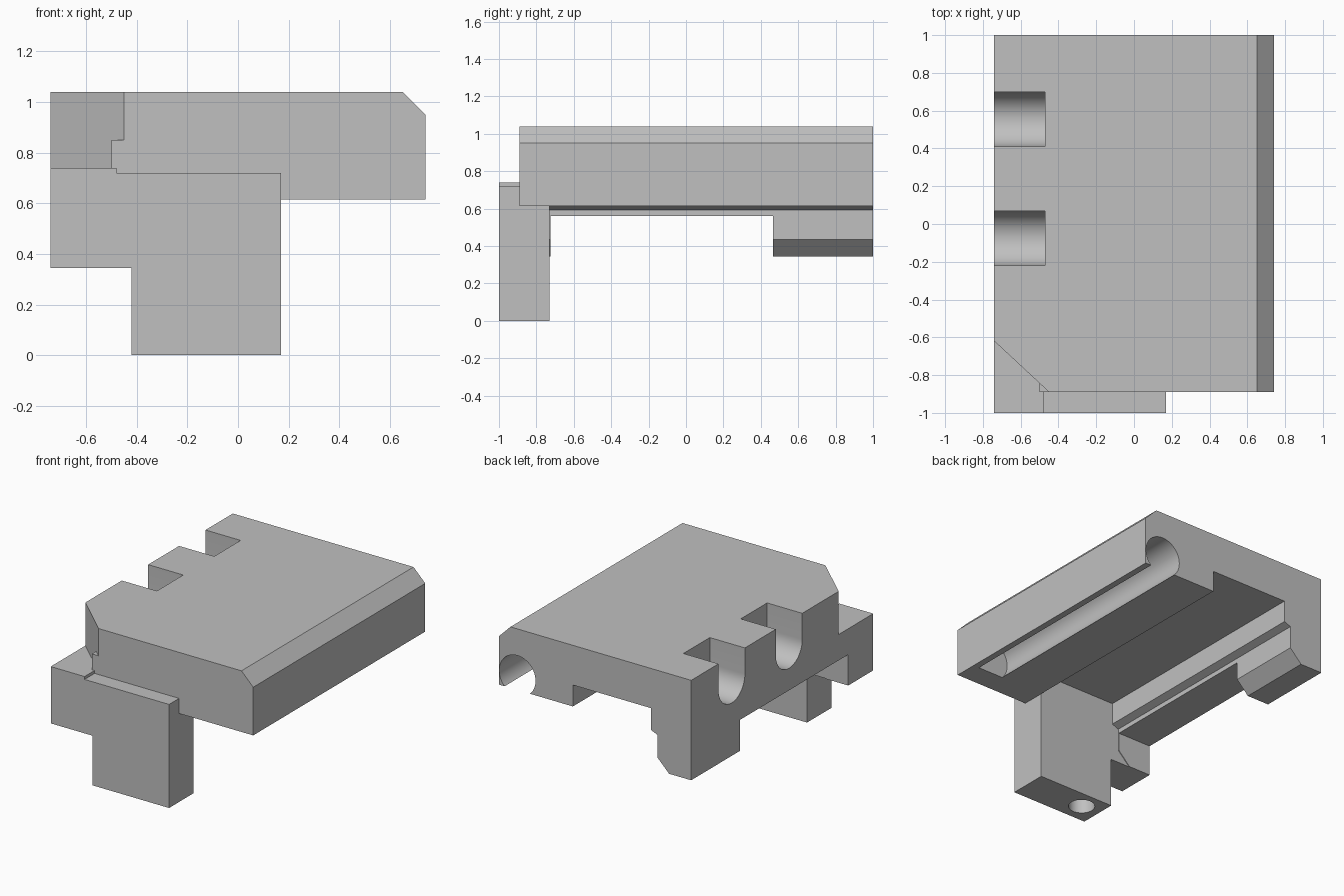
import bpy, bmesh, math
from mathutils import Vector

if "Cube" in bpy.data.objects:
    bpy.data.objects.remove(bpy.data.objects["Cube"], do_unlink=True)

grey = bpy.data.materials.new("plain grey")
grey.use_nodes = True
colour = (0.53, 0.53, 0.53, 1)
grey.diffuse_color = colour
grey.node_tree.nodes["Principled BSDF"].inputs["Base Color"].default_value = colour


def prism(name, profile, axis, start, end):
    """Extrude a 2D profile along an axis; the profile uses the other two axes in order."""
    def place(p):
        co = list(p)
        co.insert(axis, start)
        return co
    bm = bmesh.new()
    face = bm.faces.new([bm.verts.new(place(p)) for p in profile])
    shift = Vector((0, 0, 0))
    shift[axis] = end - start
    side = bmesh.ops.extrude_face_region(bm, geom=[face])["geom"]
    bmesh.ops.translate(bm, vec=shift, verts=[g for g in side if isinstance(g, bmesh.types.BMVert)])
    bmesh.ops.recalc_face_normals(bm, faces=bm.faces)
    mesh = bpy.data.meshes.new(name)
    bm.to_mesh(mesh)
    bm.free()
    mesh.materials.append(grey)
    ob = bpy.data.objects.new(name, mesh)
    bpy.context.collection.objects.link(ob)
    return ob


def arc(cx, cy, r, a0, a1, n):
    """Points along an arc, angles in degrees."""
    angles = [math.radians(a0 + (a1 - a0) * i / n) for i in range(n + 1)]
    return [(cx + r * math.cos(a), cy + r * math.sin(a)) for a in angles]


def circle(cx, cy, r, n=48):
    return arc(cx, cy, r, 0, 360, n)[:-1]


def combine(target, tool, operation):
    """Apply a boolean and discard the tool."""
    tool.hide_render = True
    mod = target.modifiers.new(operation, "BOOLEAN")
    mod.object, mod.operation, mod.solver = tool, operation, "EXACT"
    bpy.context.view_layer.objects.active = target
    bpy.ops.object.modifier_apply(modifier=mod.name)
    bpy.data.objects.remove(tool, do_unlink=True)


# Main slab with bevelled edge, underside channel and side rail
body = prism("bracket_body", [
    (-.74, 1.04), (.65, 1.04), (.74, .95), (.74, .615), (.17, .615), (.17, .764),
    (-.43, .764), (-.43, .612), (-.48, .592), (-.48, .56), (-.74, .56)], 1, -.89, 1)

# Angled front corner above the plate
combine(body, prism("corner_cut", [(-.80, -.564), (-.80, -.95), (-.385, -.95)], 2, .74, 1.2),
        "DIFFERENCE")

# Solid end of the channel
combine(body, prism("channel_end", [(-.5, .58), (.17, .58), (.17, .85), (-.5, .85)], 1, -.89, -.73),
        "UNION")

# Front plate with its lower block
combine(body, prism("front_plate", [
    (-.74, .345), (-.42, .345), (-.42, 0), (.17, 0), (.17, .72), (-.48, .72),
    (-.48, .74), (-.74, .74)], 1, -1, -.73), "UNION")

# Hooked feet below the rail
for y0, y1 in ((.465, 1), (-.8, -.725)):
    foot = prism("rail_foot", [(-.74, .58), (-.48, .58), (-.48, .435), (-.57, .345), (-.74, .345)],
                 1, y0, y1)
    combine(body, foot, "UNION")

# Round-bottomed side notches
for y in (.555, -.075):
    profile = [(y + .145, 1.2)] + arc(y, .858, .145, 0, -180, 24) + [(y - .145, 1.2)]
    combine(body, prism("notch_cut", profile, 0, -.9, -.47), "DIFFERENCE")

# Long blind bore, open along the underside
combine(body, prism("bore_cut", circle(.597, .715, .14), 1, -.73, 1.1), "DIFFERENCE")

# Blind hole in the lower block
combine(body, prism("hole_cut", circle(-.28, -.86, .085), 2, -.1, .4), "DIFFERENCE")

bpy.ops.object.select_all(action="DESELECT")
body.select_set(True)
bpy.context.view_layer.objects.active = body
bpy.ops.object.shade_smooth_by_angle(angle=math.radians(25))
